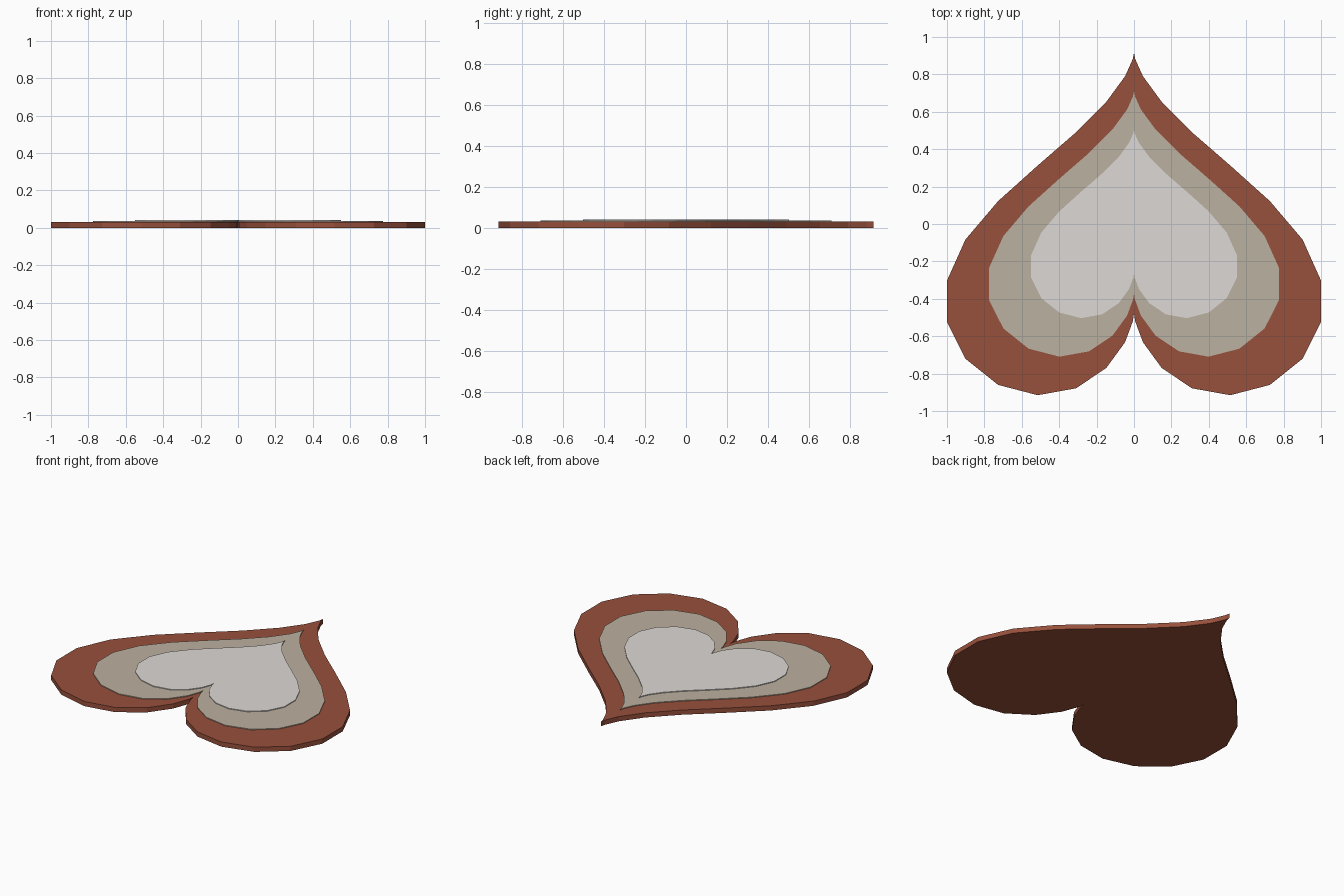
import bpy, bmesh
from math import sin, cos, pi

if "Cube" in bpy.data.objects:
    bpy.data.objects.remove(bpy.data.objects["Cube"])

SIDES = 34


def heart_points(half_width):
    """Classic heart curve with the tip towards +y, centred on its bounds."""
    pts = []
    for i in range(SIDES):
        t = 2 * pi * i / SIDES
        x = 16 * sin(t) ** 3
        y = -(13 * cos(t) - 5 * cos(2 * t) - 2 * cos(3 * t) - cos(4 * t))
        pts.append((x, y))
    widest = max(p[0] for p in pts)
    ys = [p[1] for p in pts]
    mid = (max(ys) + min(ys)) / 2
    s = half_width / widest
    return [(x * s, (y - mid) * s) for x, y in pts]


def heart_slab(name, half_width, z0, z1, color):
    bm = bmesh.new()
    base = bm.faces.new([bm.verts.new((x, y, z0)) for x, y in heart_points(half_width)])
    top = bmesh.ops.extrude_face_region(bm, geom=[base], use_keep_orig=True)
    verts = [g for g in top["geom"] if isinstance(g, bmesh.types.BMVert)]
    bmesh.ops.translate(bm, verts=verts, vec=(0, 0, z1 - z0))
    bmesh.ops.recalc_face_normals(bm, faces=bm.faces)
    mesh = bpy.data.meshes.new(name)
    bm.to_mesh(mesh)
    bm.free()
    obj = bpy.data.objects.new(name, mesh)
    bpy.context.collection.objects.link(obj)
    mat = bpy.data.materials.new(name + "_material")
    mat.diffuse_color = color
    mat.use_nodes = True
    mat.node_tree.nodes["Principled BSDF"].inputs["Base Color"].default_value = mat.diffuse_color
    mesh.materials.append(mat)
    return obj


# Three stacked hearts: thick base, thin middle inlay, thin top inlay
heart_slab("outer_heart", 1.0, 0.0, 0.032, (0.31, 0.08, 0.045, 1))
heart_slab("middle_heart", 0.775, 0.032, 0.037, (0.50, 0.44, 0.35, 1))
heart_slab("inner_heart", 0.55, 0.037, 0.042, (0.72, 0.69, 0.67, 1))
